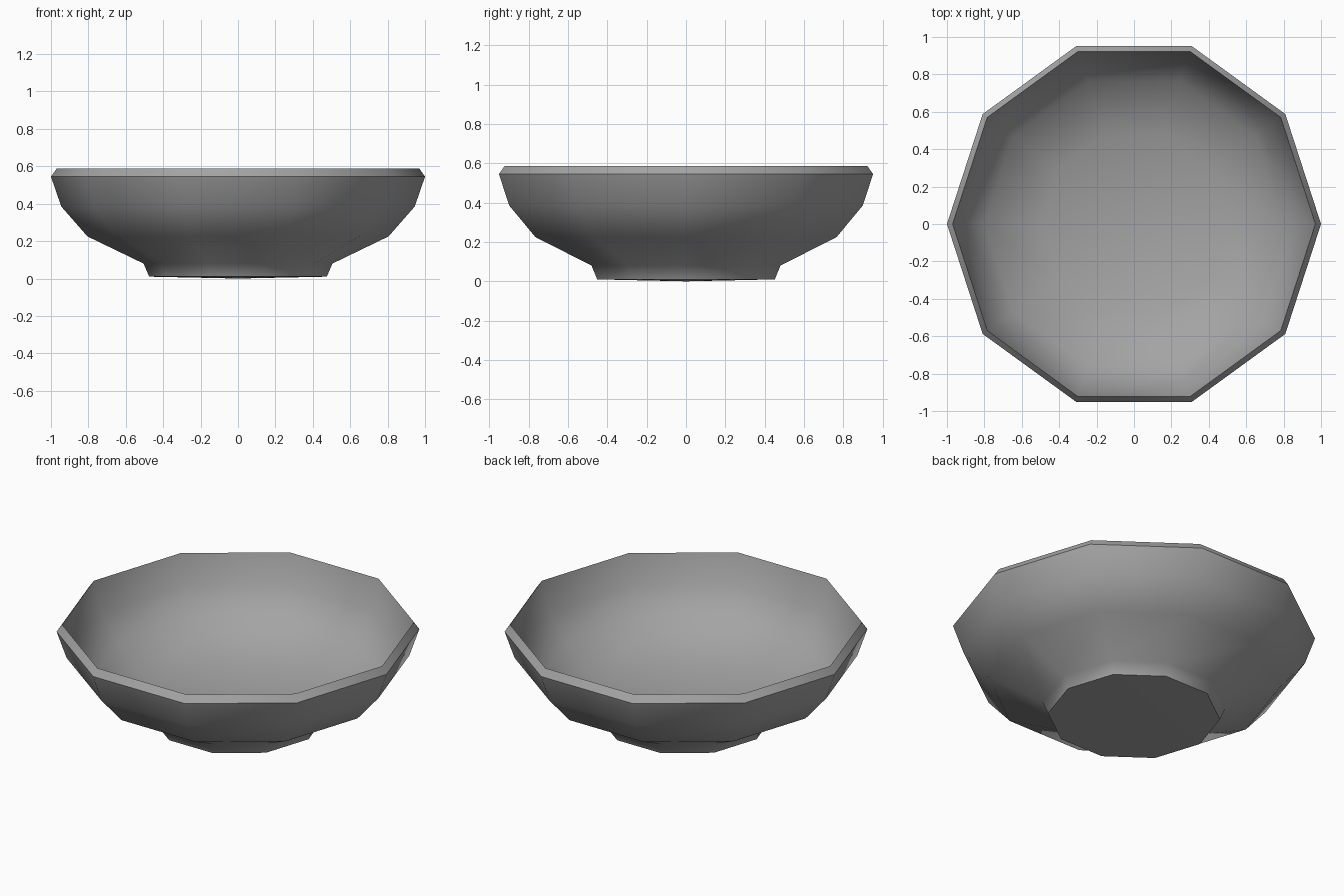
import bpy, bmesh, math

cube = bpy.data.objects.get("Cube")
if cube:
    bpy.data.objects.remove(cube, do_unlink=True)

SIDES = 10

# Profile (radius, height): underside centre, foot, outer wall, rim, inner wall, floor
PROFILE = [(0, 0), (0.475, 0.01), (0.505, 0.08), (0.805, 0.225), (0.945, 0.385),
           (1.0, 0.545), (0.97, 0.587),
           (0.92, 0.41), (0.8, 0.26), (0.5, 0.14), (0, 0.12)]

grey = bpy.data.materials.new("stone grey")
grey.use_nodes = True
colour = (0.37, 0.37, 0.37, 1)
grey.diffuse_color = colour
grey.node_tree.nodes["Principled BSDF"].inputs["Base Color"].default_value = colour


def lathe(name, profile, sides, material):
    """Spin a profile around z and close it where it touches the axis."""
    bm = bmesh.new()
    verts = [bm.verts.new((r, 0, z)) for r, z in profile]
    edges = [bm.edges.new(pair) for pair in zip(verts, verts[1:])]
    bmesh.ops.spin(bm, geom=verts + edges, cent=(0, 0, 0), axis=(0, 0, 1),
                   angle=math.tau, steps=sides, use_merge=True)
    bmesh.ops.remove_doubles(bm, verts=bm.verts, dist=0.0001)
    bmesh.ops.recalc_face_normals(bm, faces=bm.faces)
    mesh = bpy.data.meshes.new(name)
    bm.to_mesh(mesh)
    bm.free()
    obj = bpy.data.objects.new(name, mesh)
    mesh.materials.append(material)
    bpy.context.collection.objects.link(obj)
    return obj


# Footed bowl, smooth walls with crisp rim and base edges
bowl = lathe("bowl", PROFILE, SIDES, grey)
bpy.ops.object.select_all(action="DESELECT")
bowl.select_set(True)
bpy.context.view_layer.objects.active = bowl
bpy.ops.object.shade_smooth_by_angle(angle=math.radians(47))
